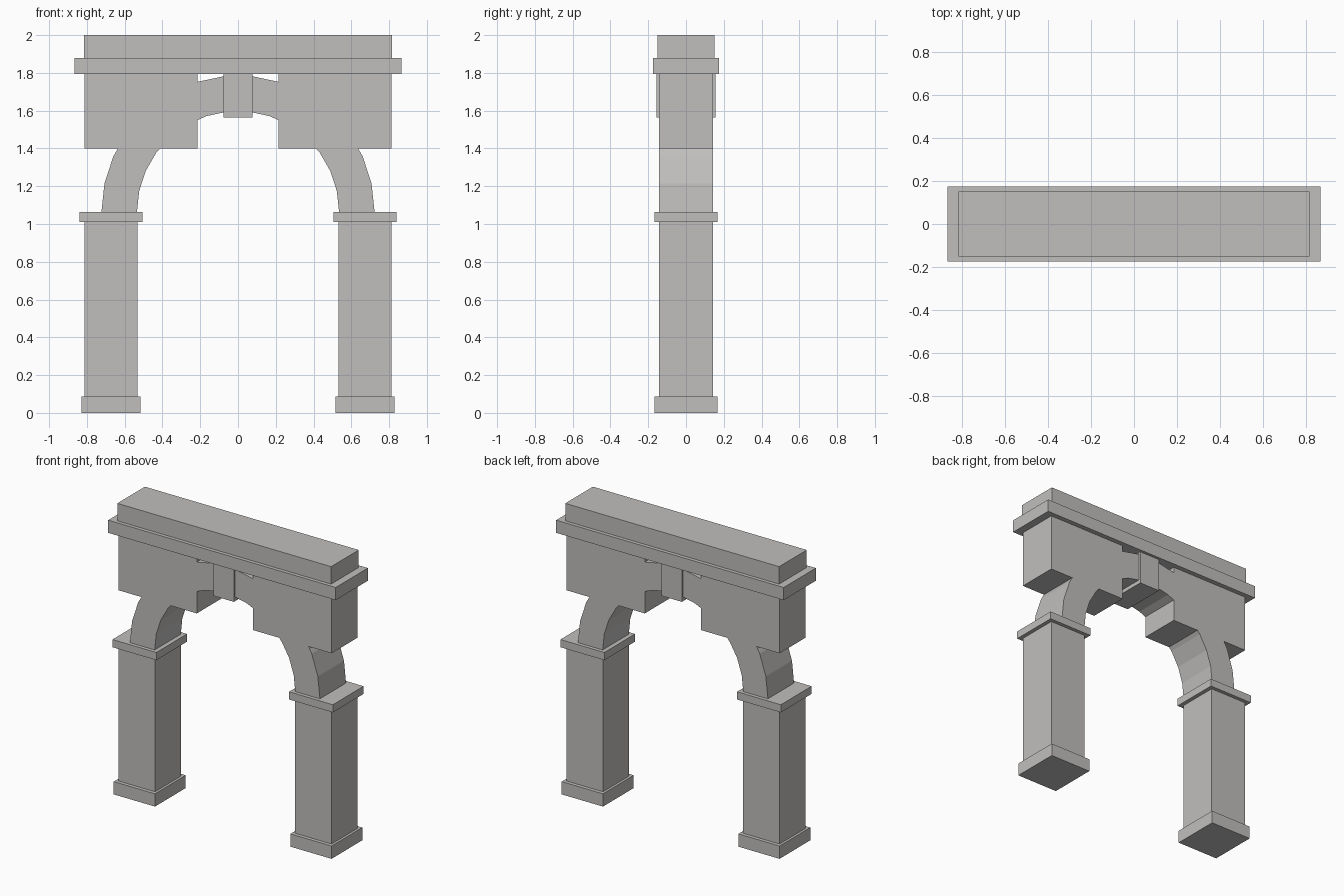
import bpy
import bmesh
from math import cos, sin, pi

cube = bpy.data.objects.get("Cube")
if cube:
    bpy.data.objects.remove(cube, do_unlink=True)

# Single stone colour
stone = bpy.data.materials.new("pale_stone")
stone.use_nodes = True
color = (0.53, 0.52, 0.51, 1)
stone.diffuse_color = color
stone.node_tree.nodes["Principled BSDF"].inputs["Base Color"].default_value = color


def finish(name, bm):
    bmesh.ops.recalc_face_normals(bm, faces=bm.faces)
    mesh = bpy.data.meshes.new(name)
    bm.to_mesh(mesh)
    bm.free()
    mesh.materials.append(stone)
    obj = bpy.data.objects.new(name, mesh)
    bpy.context.collection.objects.link(obj)
    return obj


def block(name, x, half_x, half_y, z0, z1):
    """Box centred on y = 0, spanning z0 to z1."""
    bm = bmesh.new()
    bmesh.ops.create_cube(bm, size=2)
    bmesh.ops.scale(bm, vec=(half_x, half_y, (z1 - z0) / 2), verts=bm.verts)
    bmesh.ops.translate(bm, vec=(x, 0, (z0 + z1) / 2), verts=bm.verts)
    return finish(name, bm)


def arch(name, inner, outer, half_y, z, segments):
    """Half ring profile extruded through the depth."""
    bm = bmesh.new()
    rows = []
    for i in range(segments + 1):
        a = pi * i / segments
        rows.append([bm.verts.new((r * cos(a), -half_y, z + r * sin(a)))
                     for r in (inner, outer)])
    for a, b in zip(rows, rows[1:]):
        bm.faces.new((a[0], a[1], b[1], b[0]))
    ext = bmesh.ops.extrude_face_region(bm, geom=bm.faces[:], use_keep_orig=True)
    moved = [v for v in ext["geom"] if isinstance(v, bmesh.types.BMVert)]
    bmesh.ops.translate(bm, vec=(0, 2 * half_y, 0), verts=moved)
    return finish(name, bm)


# Piers and the solid blocks above them, one set per side
for side, sx in (("left", 1), ("right", -1)):
    pier_x = sx * 0.672
    block(side + "_pier_base", pier_x, 0.157, 0.167, 0, 0.088)
    block(side + "_pier", pier_x, 0.14, 0.142, 0.088, 1.01)
    block(side + "_pier_cap", pier_x, 0.167, 0.167, 1.01, 1.063)
    block(side + "_spandrel", sx * 0.513, 0.299, 0.142, 1.4, 1.793)

# Arch ring with keystone
arch("arch_ring", 0.535, 0.723, 0.142, 1.063, 15)
block("keystone", 0, 0.078, 0.156, 1.563, 1.793)

# Cornice and attic
block("cornice", 0, 0.866, 0.175, 1.793, 1.88)
block("attic", 0, 0.814, 0.15, 1.88, 2)
